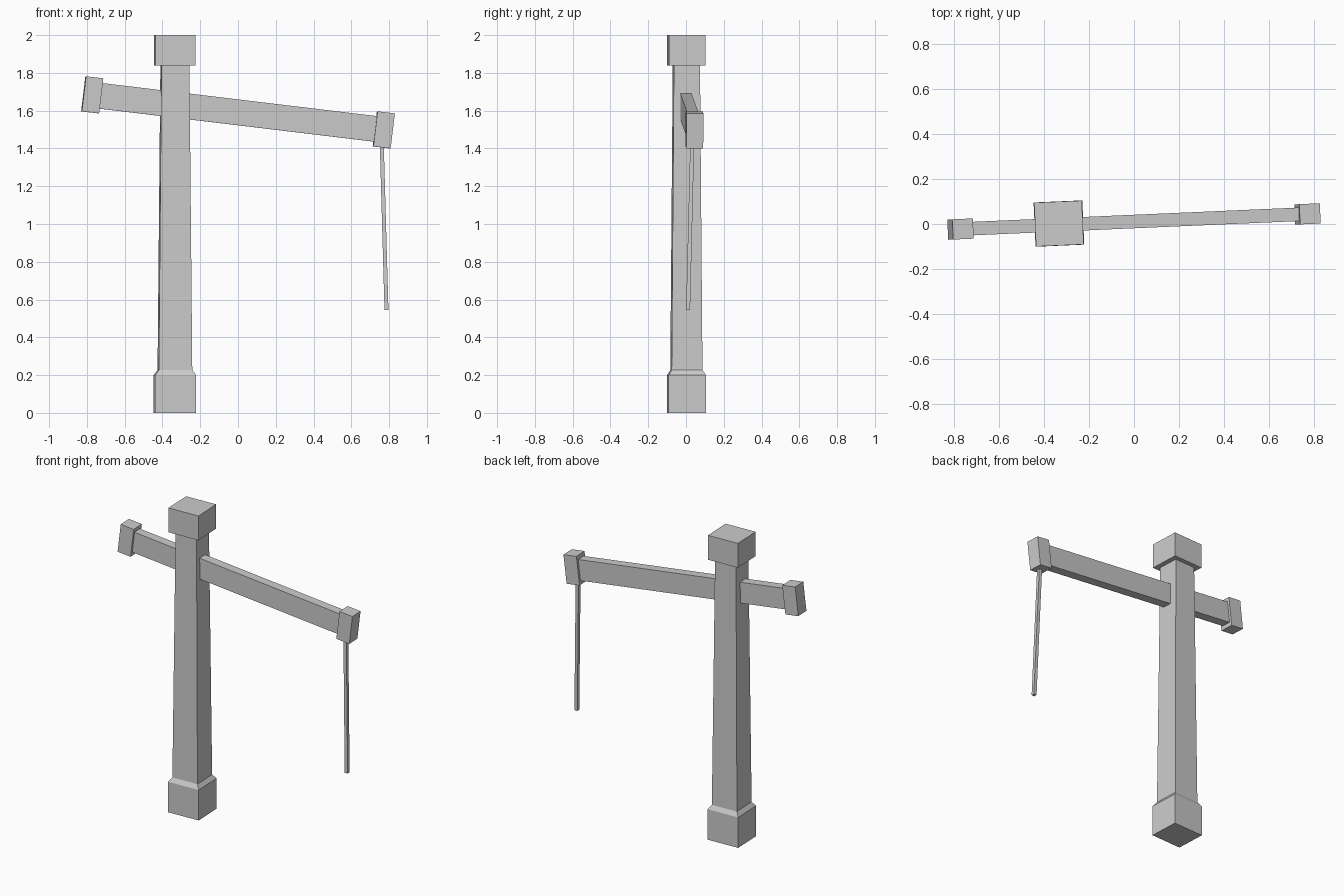
import bpy
import bmesh
from math import radians
from mathutils import Matrix, Vector

if "Cube" in bpy.data.objects:
    bpy.data.objects.remove(bpy.data.objects["Cube"])

YAW = Matrix.Rotation(radians(2.5), 4, 'Z')


def loft(name, sections, matrix):
    """Closed four-sided solid through (centre x, centre y, z, width, depth) sections."""
    bm = bmesh.new()
    rings = []
    for cx, cy, z, w, d in sections:
        rings.append([bm.verts.new((cx + sx * w / 2, cy + sy * d / 2, z))
                      for sx, sy in ((-1, -1), (1, -1), (1, 1), (-1, 1))])
    bm.faces.new(rings[0][::-1])
    bm.faces.new(rings[-1])
    for a, b in zip(rings, rings[1:]):
        for i in range(4):
            j = (i + 1) % 4
            bm.faces.new((a[i], a[j], b[j], b[i]))
    mesh = bpy.data.meshes.new(name)
    bm.to_mesh(mesh)
    bm.free()
    obj = bpy.data.objects.new(name, mesh)
    obj.matrix_world = matrix
    bpy.context.collection.objects.link(obj)
    return obj


def block(name, size, x, matrix):
    """Box centred at local x."""
    w, d, h = size
    return loft(name, [(x, 0, -h / 2, w, d), (x, 0, h / 2, w, d)], matrix)


# Post: plinth with chamfered shoulder, tapering shaft, and square cap
post = Matrix.Translation((-0.334, 0.002, 0)) @ YAW
loft("post", [
    (0, 0, 0.0, 0.217, 0.197),
    (0, 0, 0.2, 0.217, 0.197),
    (0, 0, 0.227, 0.177, 0.163),
    (0, 0, 1.84, 0.148, 0.138),
    (0, 0, 1.84, 0.212, 0.195),
    (0, 0, 2.0, 0.212, 0.195),
], post)

# Tilted cross arm running through the post, with a block on each end
arm = Matrix.Translation((0, 0.011, 1.591)) @ YAW @ Matrix.Rotation(radians(6.85), 4, 'Y')
block("cross_arm", (1.5, 0.06, 0.136), 0, arm)
for side, x in (("left", -0.778), ("right", 0.778)):
    block(side + "_end_block", (0.092, 0.09, 0.187), x, arm)

# Thin rod hanging from the right end, leaning slightly
top, bottom = Vector((0.761, 0.033, 1.43)), Vector((0.786, 0.011, 0.545))
loft("hanging_rod", [(*bottom, 0.021, 0.021), (*top, 0.021, 0.021)], Matrix.Identity(4))
